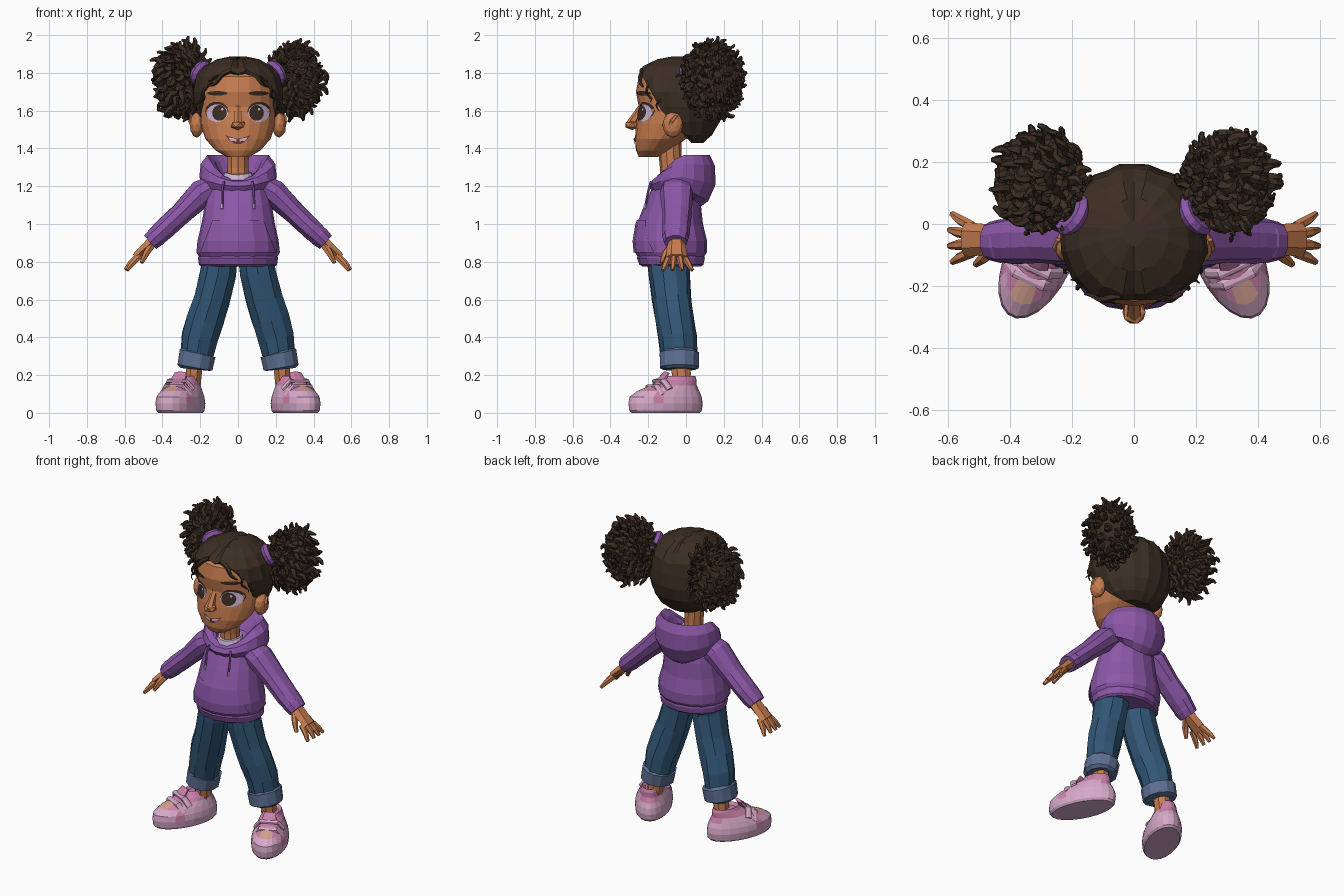
import bpy, bmesh, math, random
from mathutils import Vector, Matrix
from mathutils.bvhtree import BVHTree

random.seed(4)
if "Cube" in bpy.data.objects:
    bpy.data.objects.remove(bpy.data.objects["Cube"])


def material(name, *rgb):
    m = bpy.data.materials.new(name)
    m.use_nodes = True
    m.diffuse_color = (*rgb, 1)
    m.node_tree.nodes["Principled BSDF"].inputs["Base Color"].default_value = (*rgb, 1)
    return m


HAIR = material("dark brown hair", .045, .027, .017)
SKIN = material("warm brown skin", .57, .205, .08)
PURPLE = material("purple cloth", .26, .095, .39)
DENIM = material("blue denim", .032, .095, .185)
CUFF = material("faded denim", .11, .16, .29)
PINK = material("pale pink", .68, .40, .59)
ROSE = material("rose pink", .60, .22, .41)
PEACH = material("peach", .66, .36, .28)
PALE = material("pale lavender", .64, .48, .71)
LIP = material("dark red brown", .16, .035, .025)

SIDES = ((1, "left"), (-1, "right"))


def finish(name, bm, mats, rule=None):
    mesh = bpy.data.meshes.new(name)
    if rule:
        for f in bm.faces:
            f.material_index = rule(f.calc_center_median())
    bm.to_mesh(mesh)
    bm.free()
    for m in mats:
        mesh.materials.append(m)
    ob = bpy.data.objects.new(name, mesh)
    bpy.context.collection.objects.link(ob)
    return ob


def skin_rings(bm, rings):
    """Bridge rings of points and close both ends."""
    vs = [[bm.verts.new(p) for p in r] for r in rings]
    n = len(vs[0])
    for a, b in zip(vs, vs[1:]):
        for k in range(n):
            bm.faces.new((a[k], a[(k + 1) % n], b[(k + 1) % n], b[k]))
    bm.faces.new(vs[0][::-1])
    bm.faces.new(vs[-1])


def loft(name, rows, mats, n=16, cuts=(), rule=None, ridge=0, jitter=0, place=None):
    """Rows: z, y centre, x radius, y radius, z shift at front, z shift at back."""
    rings = []
    for row in rows:
        z, yc, rx, ry, front, back = (list(row) + [0, 0])[:6]
        ring = []
        for k in range(n):
            a = math.tau * k / n
            c, s = math.cos(a), math.sin(a)
            r = 1 + ridge * (k % 2) + random.uniform(-jitter, jitter)
            ring.append((rx * r * c, yc + ry * r * s, z + front * max(0, -s) ** 1.7 + back * max(0, s)))
        rings.append(ring)
    bm = bmesh.new()
    skin_rings(bm, rings)
    bmesh.ops.recalc_face_normals(bm, faces=bm.faces)
    for co, no in cuts:
        geom = bm.verts[:] + bm.edges[:] + bm.faces[:]
        bmesh.ops.bisect_plane(bm, geom=geom, plane_co=co, plane_no=no, clear_outer=True)
    ob = finish(name, bm, mats, rule)
    if place:
        ob.data.transform(place)
    return ob


def add_tube(bm, pts, radii, n=8, jitter=0):
    """Rings across a path; each radius is (across, along y)."""
    pts = [Vector(p) for p in pts]
    rings = []
    for i, p in enumerate(pts):
        t = (pts[min(i + 1, len(pts) - 1)] - pts[max(i - 1, 0)]).normalized()
        ref = Vector((0, 1, 0)) if abs(t.y) < .9 else Vector((1, 0, 0))
        v = (ref - t * ref.dot(t)).normalized()
        u = v.cross(t)
        ra, rb = radii[i] if isinstance(radii[i], tuple) else (radii[i], radii[i])
        ring = []
        for k in range(n):
            a = math.tau * (k + .5) / n
            j = 1 + random.uniform(-jitter, jitter)
            ring.append(p + (u * ra * math.cos(a) + v * rb * math.sin(a)) * j)
        rings.append(ring)
    skin_rings(bm, rings)


def tubes(name, parts, mat, s=1, n=8, jitter=0):
    bm = bmesh.new()
    for pts, radii in parts:
        add_tube(bm, [(s * x, y, z) for x, y, z in pts], radii, n, jitter)
    bmesh.ops.recalc_face_normals(bm, faces=bm.faces)
    return finish(name, bm, [mat])


def blob(name, centre, size, mat, sub=2):
    bm = bmesh.new()
    bmesh.ops.create_icosphere(bm, subdivisions=sub, radius=1,
                               matrix=Matrix.Translation(centre) @ Matrix.Diagonal((*size, 1)))
    return finish(name, bm, [mat])


def curl(start, end, amp, turns, rad, steps=11):
    """A spiral lock from start to end, tapering at the tip."""
    start, end = Vector(start), Vector(end)
    d = (end - start).normalized()
    u = d.orthogonal().normalized()
    v = d.cross(u)
    ph = random.uniform(0, math.tau)
    pts, radii = [], []
    for i in range(steps):
        t = i / (steps - 1)
        a = ph + t * turns * math.tau
        pts.append(start.lerp(end, t) + (u * math.cos(a) + v * math.sin(a)) * amp * min(1, .3 + t))
        radii.append(rad * (1 - .7 * t ** 3))
    return pts, radii


# Head and neck
head = loft("head", [(1.355, -.2, .06, .05), (1.39, -.175, .12, .09), (1.45, -.135, .172, .135),
                     (1.53, -.08, .2, .185), (1.62, -.06, .205, .19), (1.7, -.055, .203, .21),
                     (1.78, -.05, .19, .2), (1.84, -.04, .12, .13)], [SKIN], n=20)
tubes("neck", [([(0, -.07, 1.15), (0, -.08, 1.3), (0, -.09, 1.46)], [.07, .058, .065])], SKIN, n=10)
loft("shirt_collar", [(1.19, -.08, .1, .085), (1.275, -.08, .07, .07, -.015, 0)], [PALE])
tubes("nose", [([(0, -.235, 1.62), (0, -.265, 1.57), (0, -.29, 1.53)], [.018, .022, .026])], SKIN, n=6)
blob("nose_tip", (0, -.285, 1.525), (.042, .043, .028), SKIN, 1)

bm = bmesh.new()
bm.from_mesh(head.data)
FACE = BVHTree.FromBMesh(bm)
bm.free()


def decal(name, outline, mat, off):
    """Thin plate that follows the front of the face."""
    def project(x, z):
        hit = FACE.ray_cast(Vector((x, -1, z)), Vector((0, 1, 0)))[0]
        return (x, (hit.y if hit else -.15) - off, z)
    cx = sum(p[0] for p in outline) / len(outline)
    cz = sum(p[1] for p in outline) / len(outline)
    bm = bmesh.new()
    rings = [[bm.verts.new(project(cx + (x - cx) * f, cz + (z - cz) * f)) for x, z in outline]
             for f in (1, .66, .33)]
    n = len(outline)
    for a, b in zip(rings, rings[1:]):
        for k in range(n):
            bm.faces.new((a[k], a[(k + 1) % n], b[(k + 1) % n], b[k]))
    bm.faces.new(rings[-1])
    bmesh.ops.recalc_face_normals(bm, faces=bm.faces)
    if sum(f.normal.y for f in bm.faces) > 0:
        bmesh.ops.reverse_faces(bm, faces=bm.faces)
    finish(name, bm, [mat])


def oval(cx, cz, rx, rz, n=14):
    return [(cx + rx * math.cos(math.tau * k / n), cz + rz * math.sin(math.tau * k / n)) for k in range(n)]


def crescent(half, low, high, curve, n=7):
    xs = [half * (2 * k / (n - 1) - 1) for k in range(n)]
    top = [(x, high + curve * x * x) for x in xs]
    bottom = [(x, low + (high + curve * half * half - low) * (x / half) ** 2) for x in xs[1:-1]]
    return bottom + top[::-1]


# Eyes, brows, ears and mouth
for s, side in SIDES:
    decal(side + "_lashes", oval(s * .112, 1.597, .062, .051), HAIR, .003)
    decal(side + "_eye_white", oval(s * .11, 1.587, .057, .047), PALE, .006)
    decal(side + "_iris", oval(s * .098, 1.588, .039, .042), HAIR, .009)
    decal(side + "_glint", oval(s * .098 + .014, 1.607, .007, .008, 6), PALE, .0095)
    decal(side + "_eyebrow", oval(s * .11, 1.692, .054, .012), HAIR, .006)
    blob(side + "_ear", (s * .218, -.07, 1.525), (.038, .055, .068), SKIN)
    tubes(side + "_ear_fold", [([(.235, -.1, 1.5), (.252, -.075, 1.545), (.245, -.05, 1.575)],
                                [.008, .012, .008])], SKIN, s, 5)
    decal(side + "_teeth", [(s * .007, 1.437), (s * .04, 1.441), (s * .052, 1.459), (s * .007, 1.451)], PALE, .008)
decal("mouth", crescent(.068, 1.422, 1.452, 4), LIP, .004)

# Swept-back hair with a centre parting
hair = loft("hair_cap", [(1.43, .02, .1, .07), (1.47, 0, .165, .135), (1.54, -.02, .208, .195),
                         (1.62, -.03, .23, .222), (1.7, -.045, .236, .23), (1.78, -.045, .218, .22),
                         (1.835, -.045, .175, .18), (1.872, -.035, .11, .115), (1.888, -.03, .035, .04)],
            [HAIR], n=32, ridge=.03, jitter=.014,
            cuts=[((0, -.13, 1.6), (0, -.2, -.11)), ((0, -.13, 1.6), (0, -.14, -.13))])
for v in hair.data.vertices:
    if abs(v.co.x) < .012 and v.co.z > 1.74:
        v.co.z -= .014
shell = hair.modifiers.new("thickness", "SOLIDIFY")
shell.thickness, shell.offset = .02, -1

# Curly puffs, ties and loose locks
tie, centre, size = Vector((.2, .05, 1.79)), Vector((.302, .138, 1.762)), Vector((.17, .18, .23))
for s, side in SIDES:
    blob(side + "_puff_core", (s * centre.x, centre.y, centre.z), size * .74, HAIR)
    locks = []
    count = 120
    for i in range(count):
        z = 1 - 2 * (i + .5) / count
        a = i * 2.39996
        d = Vector((math.cos(a) * math.sqrt(1 - z * z), math.sin(a) * math.sqrt(1 - z * z), z))
        end = centre + size * random.uniform(.86, 1.06) * d
        root = centre + size * .6 * (d + (tie - centre) * 4).normalized()
        locks.append(curl(root, end, random.uniform(.01, .018), random.uniform(.8, 1.5),
                          random.uniform(.017, .024)))
    tubes(side + "_puff_curls", locks, HAIR, s, 5)
    bpy.ops.mesh.primitive_torus_add(
        major_segments=14, minor_segments=6, major_radius=.05, minor_radius=.024,
        location=(s * .2, .03, 1.8),
        rotation=Vector((s * .7, .45, .45)).to_track_quat('Z', 'Y').to_euler())
    bpy.context.object.name = side + "_hair_tie"
    bpy.context.object.data.materials.append(PURPLE)
    loose = [curl((.15, -.21, 1.76), (.2, -.19, 1.64), .012, 1.5, .008),
             curl((.19, -.14, 1.7), (.225, -.15, 1.6), .01, 1.5, .007),
             curl((.04, -.235, 1.815), (.16, -.235, 1.73), .01, 1, .014)]
    tubes(side + "_loose_locks", loose, HAIR, s, 5)

# Hooded top
body = [(.815, -.08, .2, .168), (.85, -.08, .22, .19), (.91, -.082, .217, .193), (1.0, -.085, .195, .176),
        (1.1, -.07, .178, .15), (1.2, -.06, .16, .115), (1.27, -.06, .1, .08, -.08, 0)]
loft("hoodie_body", body, [PURPLE], jitter=.012)
loft("hoodie_hem", [(.775, -.075, .195, .155), (.785, -.077, .207, .17), (.82, -.08, .212, .18),
                    (.835, -.08, .207, .175)], [PURPLE])
loft("hoodie_pocket", [(z, y, rx * 1.04, ry * 1.04) for z, y, rx, ry in body[1:5]], [PURPLE],
     cuts=[((0, -.16, 0), (0, 1, 0)), ((0, 0, 1.02), (0, 0, 1)), ((.135, 0, 1.02), (.9, 0, .35)),
           ((-.135, 0, 1.02), (-.9, 0, .35))])
loft("hood", [(1.19, -.03, .13, .11, 0, -.1), (1.2, -.03, .185, .15, -.03, -.08),
              (1.25, -.02, .205, .18, -.05, -.04), (1.32, -.015, .197, .17, -.095, -.01),
              (1.365, -.01, .162, .138, -.135, 0), (1.33, -.02, .125, .115, -.11, 0),
              (1.25, -.04, .09, .08, -.05, 0)], [PURPLE], n=18)

# Shoes: pale body, rose collar and side panels, small peach toe patch
shoe_rows = [(0, 0, .094, .195), (.012, 0, .104, .207), (.05, 0, .108, .212), (.085, 0, .103, .206),
             (.115, .015, .091, .178), (.145, .045, .075, .133), (.175, .085, .06, .093),
             (.195, .09, .052, .08), (.18, .09, .035, .06)]


def shoe_colour(c):
    if c.z > .15 or (c.z > .05 and abs(c.y + .07) < .035) or (c.z > .11 and c.y > .14):
        return 1
    return 2 if c.z > .115 and c.y < -.07 and abs(c.x) < .05 else 0


for s, side in SIDES:
    # Arm
    tubes(side + "_sleeve", [([(.12, -.05, 1.205), (.19, -.05, 1.165), (.3, -.05, 1.057), (.39, -.053, .972),
                               (.43, -.055, .935)],
                              [(.065, .075), (.074, .087), (.06, .078), (.058, .076), (.054, .07)])],
          PURPLE, s, 10, .05)
    tubes(side + "_sleeve_cuff", [([(.42, -.055, .945), (.43, -.055, .935), (.465, -.055, .903)],
                                   [(.052, .066), (.057, .071), (.05, .062)])], PURPLE, s, 10)
    hand = [([(.44, -.05, .92), (.48, -.05, .882), (.545, -.05, .825)],
             [(.036, .04), (.03, .05), (.022, .056)])]
    for i in range(4):
        f = i - 1.5
        reach = 1 - .06 * f * f
        drop = .012 * abs(f)
        hand.append(([(.52, -.05 + f * .027, .848 - drop),
                      (.52 + .05 * reach, -.047 + f * .041, .842 - .043 * reach - drop),
                      (.52 + .077 * reach, -.045 + f * .052, .842 - .08 * reach - drop)], [.018, .0165, .01]))
    hand.append(([(.455, -.07, .89), (.485, -.11, .845), (.51, -.13, .795)], [.021, .019, .011]))
    tubes(side + "_hand", hand, SKIN, s, 6)
    # Drawstring
    tubes(side + "_drawstring", [([(.075, -.185, 1.225), (.083, -.198, 1.18), (.085, -.214, 1.1)], [.007] * 3)],
          PURPLE, s, 5)
    tubes(side + "_string_tip", [([(.085, -.214, 1.105), (.086, -.22, 1.08)], [.008, .008])], PALE, s, 5)
    # Leg
    tubes(side + "_jean_leg", [([(.093, -.085, .83), (.105, -.088, .74), (.14, -.075, .6), (.172, -.062, .5),
                                 (.202, -.045, .4), (.222, -.035, .28)],
                                [(.095, .12), (.1, .112), (.1, .104), (.102, .102), (.1, .1), (.086, .095)])],
          DENIM, s, 10, .04)
    tubes(side + "_jean_cuff", [([(.21, -.035, .325), (.214, -.035, .315), (.228, -.035, .24), (.229, -.035, .23)],
                                 [(.085, .09), (.1, .108), (.097, .106), (.078, .088)])], CUFF, s, 12)
    tubes(side + "_ankle", [([(.228, -.03, .28), (.24, -.02, .14)], [(.047, .055), (.045, .054)])], SKIN, s, 8)
    # Shoe
    place = Matrix.Translation((s * .305, -.108, 0)) @ Matrix.Rotation(s * math.radians(25), 4, 'Z')
    loft(side + "_shoe", shoe_rows, [PINK, ROSE, PEACH], n=22, rule=shoe_colour, place=place)
    tongue = tubes(side + "_shoe_tongue", [([(0, -.06, .13), (0, -.025, .175), (0, .005, .212)],
                                            [(.042, .015), (.046, .015), (.036, .01)])], ROSE)
    straps = tubes(side + "_shoe_straps", [([(-.084, y + .02, z - .045), (-.05, y, z), (.05, y, z),
                                             (.084, y + .02, z - .045)], [(.012, .02)] * 4)
                                           for y, z in ((-.075, .14), (-.035, .17))], PINK)
    for part in (tongue, straps):
        part.data.transform(place)
